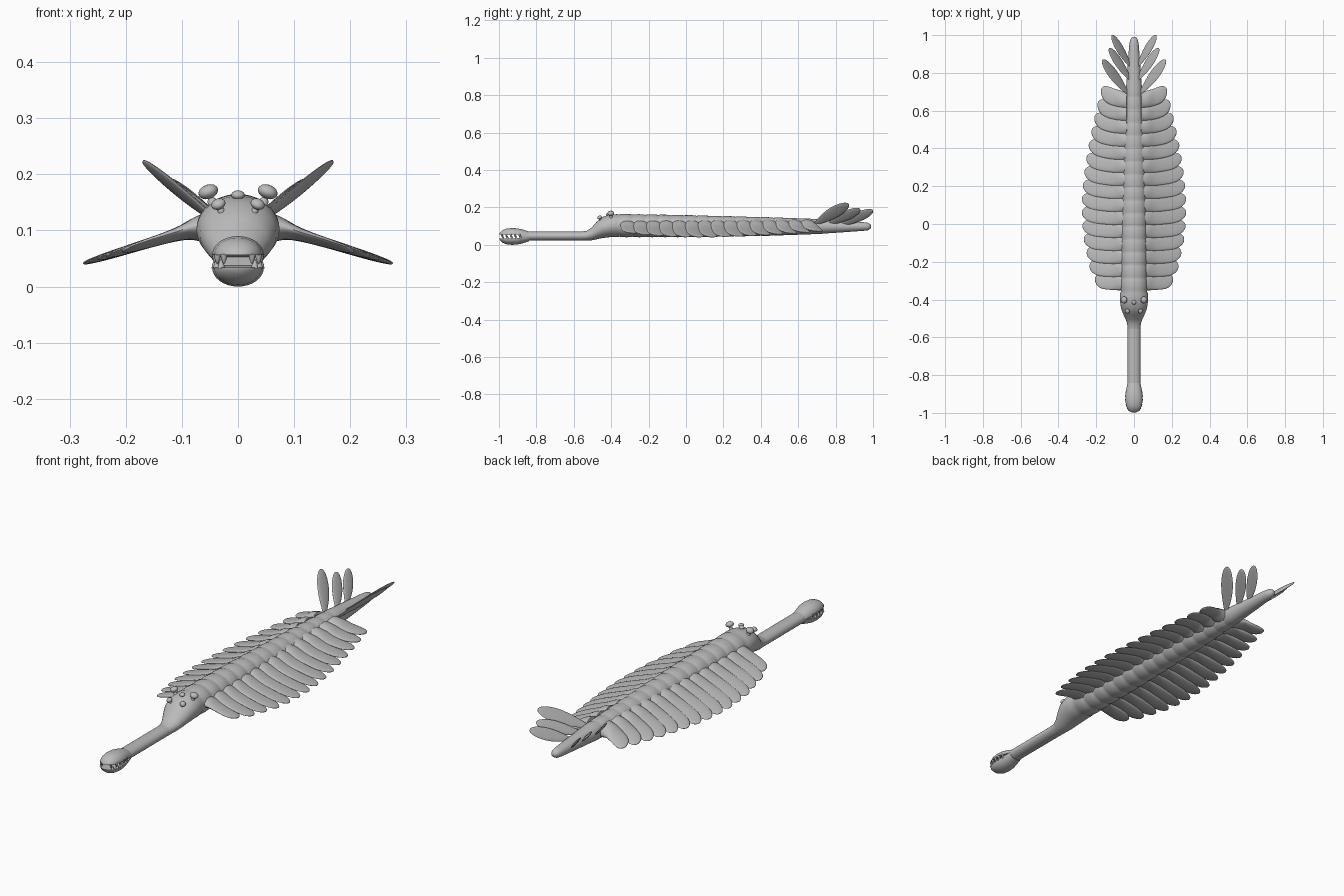
import bpy, bmesh, math
from mathutils import Vector as V

if "Cube" in bpy.data.objects:
    bpy.data.objects.remove(bpy.data.objects["Cube"])

grey = bpy.data.materials.new("plain grey")
grey.diffuse_color = (0.5, 0.5, 0.5, 1)
grey.use_nodes = True
grey.node_tree.nodes["Principled BSDF"].inputs["Base Color"].default_value = grey.diffuse_color


def finish(bm, name, angle=40):
    bmesh.ops.recalc_face_normals(bm, faces=bm.faces)
    me = bpy.data.meshes.new(name)
    bm.to_mesh(me)
    bm.free()
    ob = bpy.data.objects.new(name, me)
    bpy.context.collection.objects.link(ob)
    me.materials.append(grey)
    bpy.ops.object.select_all(action='DESELECT')
    ob.select_set(True)
    bpy.context.view_layer.objects.active = ob
    bpy.ops.object.shade_smooth_by_angle(angle=math.radians(angle))
    return ob


def loft(bm, rings, n=24, lo=-1.0, hi=1.0):
    """Skin elliptical rings (centre, axis a, axis b); lo/hi flatten one side."""
    prev = None
    for i, (c, a, b) in enumerate(rings):
        cur = []
        for k in range(n):
            t = 2 * math.pi * k / n
            cur.append(bm.verts.new(V(c) + V(a) * math.cos(t)
                                    + V(b) * min(hi, max(lo, math.sin(t)))))
        if prev:
            for k in range(n):
                bm.faces.new((prev[k], prev[(k + 1) % n], cur[(k + 1) % n], cur[k]))
        if i in (0, len(rings) - 1):
            bm.faces.new(cur)
        prev = cur


def interp(table, y):
    if y <= table[0][0]:
        return table[0][1:]
    for p, q in zip(table, table[1:]):
        if y <= q[0]:
            t = (y - p[0]) / (q[0] - p[0])
            return tuple(a + (b - a) * t for a, b in zip(p[1:], q[1:]))
    return table[-1][1:]


def y_ring(y, w, z, h):
    return ((0, y, z), (w, 0, 0), (0, 0, h))


# head and trunk: y, half width, centre z, half height
PITCH, FIRST = 0.0686, -0.355
trunk = [(-0.35, .071, .103, .061), (0, .068, .100, .058), (0.4, .058, .098, .050),
         (0.7, .043, .098, .040), (0.85, .033, .098, .030), (0.95, .025, .098, .023)]
head = [(-0.56, .034, .047, .024), (-0.53, .036, .049, .026), (-0.505, .044, .058, .034),
        (-0.48, .056, .075, .046), (-0.45, .068, .092, .056), (-0.41, .074, .101, .060),
        (-0.37, .074, .103, .061)]
rings = [y_ring(*p) for p in head]
for i in range(16):
    for f, s in ((0.0, 0.97), (0.12, 1.01), (0.55, 1.025), (0.9, 1.01)):
        y = FIRST + (i + f) * PITCH
        w, z, h = interp(trunk, y)
        rings.append(y_ring(y, w * s, z, h * s))
for y in (0.78, 0.85, 0.91, 0.95):
    rings.append(y_ring(y, *interp(trunk, y)))
rings += [y_ring(0.972, .021, .098, .020), y_ring(0.985, .014, .098, .013),
          y_ring(0.99, .005, .098, .005)]
bm = bmesh.new()
loft(bm, rings, 40)
finish(bm, "body")

# proboscis
bm = bmesh.new()
loft(bm, [y_ring(-0.89 + i * 0.0175, .034, .047, .024 + (.0008 if i % 2 else 0))
          for i in range(21)], 32)
finish(bm, "proboscis")

# jaws: upper and lower half shells with an open mouth between them
jaw = [(-0.84, .034, .026), (-0.87, .040, .036), (-0.90, .045, .043), (-0.93, .046, .045),
       (-0.96, .042, .042), (-0.98, .034, .034), (-0.993, .021, .022), (-0.999, .007, .012)]
for name, s in (("upper_jaw", 1), ("lower_jaw", -1)):
    rings = []
    for y, w, h in jaw:
        gap = 0.011 * min(1, max(0, (-0.85 - y) / 0.06))
        rings.append(((0, y, .045 + s * gap), (w, 0, 0), (0, 0, s * (h - gap))))
    bm = bmesh.new()
    loft(bm, rings, 32, lo=0.0)
    finish(bm, name, 35)

# teeth along both jaw edges
for name, s in (("upper_teeth", -1), ("lower_teeth", 1)):
    bm = bmesh.new()
    for side in (-1, 1):
        for i in range(5):
            y = -0.89 - 0.0235 * i + (0.006 if s > 0 else 0)
            w = interp([(-q[0], q[1]) for q in jaw], -y)[0]
            x, z0 = side * (w - .005), .045 - s * .013
            loft(bm, [((x, y, z0 + s * .018 * t), (r, 0, 0), (0, r, 0))
                      for t, r in ((0, .0065), (.45, .005), (.8, .0025), (1, .0005))], 10)
    finish(bm, name)

# five stalked eyes
eyes = [("front", .035, -.462, .147, .013, (.022, -.448, .115)),
        ("rear", .053, -.402, .169, .018, (.036, -.400, .125)),
        ("middle", 0, -.415, .163, .012, (0, -.412, .135))]
for name, x, y, z, r, root in eyes:
    bm = bmesh.new()
    for side in ((1, -1) if x else (1,)):
        base, top = V((side * root[0], root[1], root[2])), V((side * x, y, z))
        d = (top - base).normalized()
        a = d.cross(V((0, 1, 0))).normalized()
        b = d.cross(a)
        rs = [(base, a * r * .5, b * r * .5), (top - d * r * .9, a * r * .45, b * r * .45)]
        for k in range(1, 12):
            t = math.pi * k / 12
            q = r * math.sin(t)
            rs.append((top - d * r * .7 * math.cos(t), a * q, b * q))
        loft(bm, rs, 20)
    finish(bm, name + "_eyes")

# overlapping swimming lobes
span = [(-.31, .205), (-.24, .235), (-.1, .266), (0, .276), (.1, .276), (.2, .269),
        (.3, .254), (.4, .236), (.5, .214), (.6, .190), (.68, .168)]
thick = [(.03, .034), (.065, .024), (.085, .015), (.11, .010), (.16, .007), (.28, .004)]
for name, side in (("right_lobes", 1), ("left_lobes", -1)):
    bm = bmesh.new()
    for i in range(15):
        y0 = -0.307 + i * PITCH
        end = interp(span, y0)[0]
        x0 = .03
        rings = []
        for u in (0, .08, .16, .24, .34, .45, .56, .66, .75, .83, .89, .94, .975, .993, .999):
            x = x0 + (end - x0) * u
            z = .102 if x < .08 else .102 - .31 * (x - .08)
            c = .046 * (1 - max(0, (u - .62) / .38) ** 3) ** .5
            y = y0 + (.012 + .0025 * i) * u ** 1.5
            h = interp(thick, x)[0] * (c / .046) ** .5
            rings.append(((side * x, y, z), (0, c, -.005 * c / .046),
                          (side * .3 * h, 0, h)))
        loft(bm, rings, 20)
    finish(bm, name, 50)

# three pairs of raised tail fins
fins = [((.035, .695, .115), (.168, .868, .220), .036),
        ((.020, .765, .112), (.132, .930, .192), .031),
        ((.018, .835, .108), (.118, .999, .186), .030)]
for name, side in (("right_tail_fins", 1), ("left_tail_fins", -1)):
    bm = bmesh.new()
    for root, tip, wid in fins:
        p, q = (V((side * v[0], v[1], v[2])) for v in (root, tip))
        d = (q - p).normalized()
        n = d.cross(V((side * .12, 1, -.12))).normalized()
        a = n.cross(d)
        rings = []
        for k in range(17):
            u = (1 - math.cos(math.pi * k / 16)) / 2
            w = wid * (.3 + .7 * math.sin(min(1, u / .6) * math.pi / 2))
            w *= max(.0004, 1 - max(0, (u - .55) / .45) ** 2.2) ** .5
            rings.append((p + (q - p) * u, a * w, n * .0055 * (w / wid) ** .5))
        loft(bm, rings, 20)
    finish(bm, name, 50)
